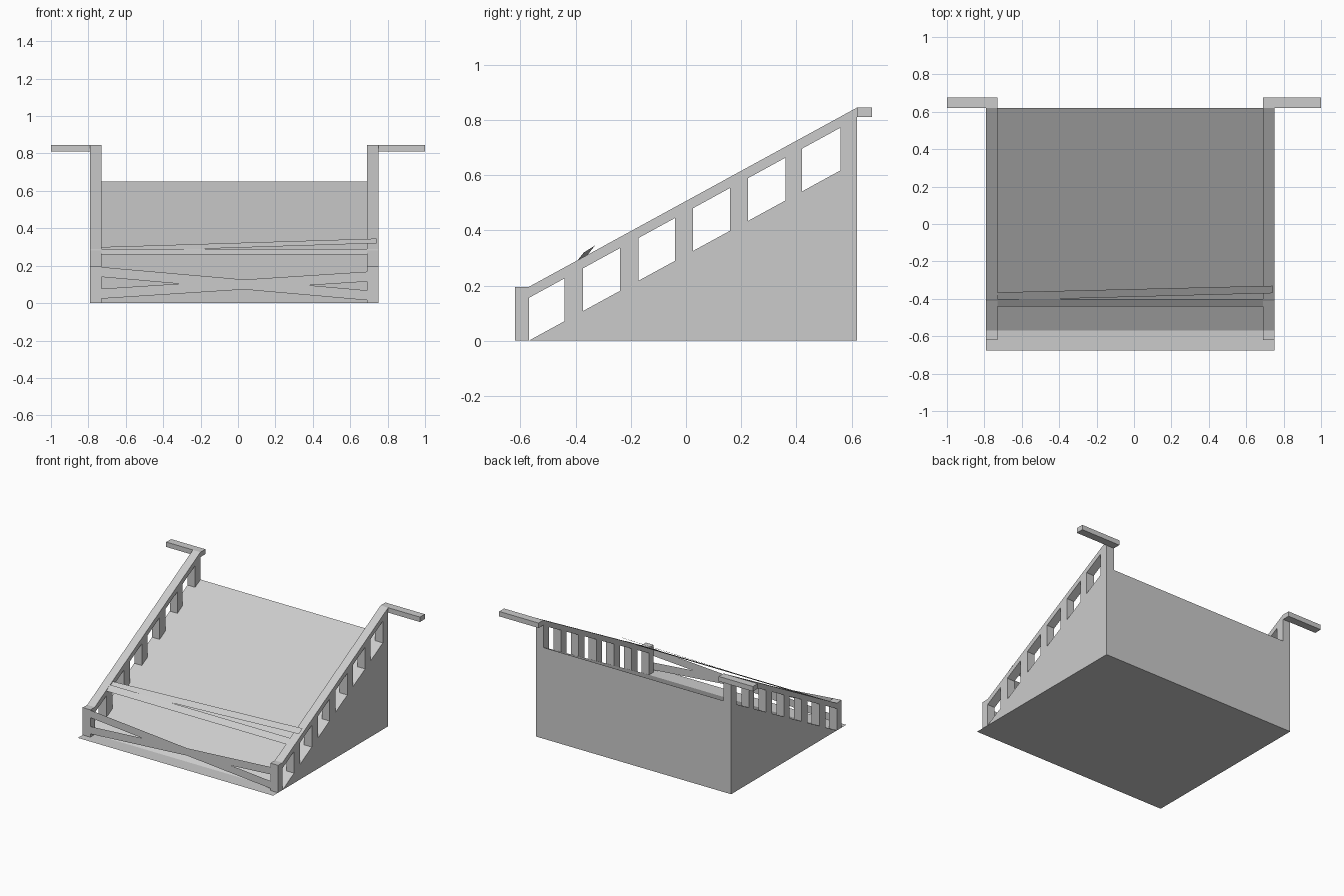
import bpy, bmesh

if "Cube" in bpy.data.objects:
    bpy.data.objects.remove(bpy.data.objects["Cube"])

XL, XR, T = -0.79, 0.75, 0.06       # outer sides and rail thickness
Y0, Y1 = -0.57, 0.62                # foot and head of the ramp
H = 0.65
SLOPE = H / (Y1 - Y0)


def ramp_z(y):
    return (y - Y0) * SLOPE


def finish(name, bm):
    mesh = bpy.data.meshes.new(name)
    bm.to_mesh(mesh)
    bm.free()
    obj = bpy.data.objects.new(name, mesh)
    bpy.context.collection.objects.link(obj)
    return obj


def prism(name, profile, x0, x1):
    """Extrude a (y, z) profile from x0 to x1."""
    bm = bmesh.new()
    face = bm.faces.new([bm.verts.new((x0, y, z)) for y, z in profile])
    ext = bmesh.ops.extrude_face_region(bm, geom=[face])
    verts = [v for v in ext["geom"] if isinstance(v, bmesh.types.BMVert)]
    bmesh.ops.translate(bm, verts=verts, vec=(x1 - x0, 0, 0))
    bmesh.ops.recalc_face_normals(bm, faces=bm.faces)
    return finish(name, bm)


def sheet(name, corners):
    bm = bmesh.new()
    bm.faces.new([bm.verts.new(c) for c in corners])
    return finish(name, bm)


# Solid ramp and the thin lip in front of it
prism("ramp", [(Y0, 0), (Y1, 0), (Y1, H)], XL, XR)
sheet("front_lip", [(XL, -0.675, 0), (XR, -0.675, 0), (XR, Y0, 0), (XL, Y0, 0)])

# Side railings: comb outline whose teeth stand on the ramp
windows = [(-0.57, -0.44), (-0.373, -0.24), (-0.173, -0.04),
           (0.025, 0.16), (0.225, 0.36), (0.42, 0.56)]
comb = [(-0.62, 0.195), (-0.62, 0)]
for a, b in windows:
    comb += [(a, ramp_z(a)), (a, ramp_z(a) + 0.155),
             (b, ramp_z(b) + 0.155), (b, ramp_z(b))]
comb += [(Y1, H), (Y1, H + 0.195), (Y0, 0.195)]
prism("left_railing", comb, XL, XL + T)
prism("right_railing", comb, XR - T, XR)

# Handles pointing outwards at the top of each railing
bar = [(Y1, 0.81), (0.675, 0.81), (0.675, 0.845), (Y1, 0.845)]
prism("left_handle", bar, -1, XL + T)
prism("right_handle", bar, XR - T, 1)

# Crossed planks nailed across the front posts
for name, zl, zr in (("falling_plank", 0.145, 0.01), ("rising_plank", 0.02, 0.119)):
    y = -0.621
    sheet(name, [(XL, y, zl), (XR, y, zr), (XR, y, zr + 0.053), (XL, y, zl + 0.053)])

# Two thin strips laid across the rail tops, one straight and one tilted
sheet("straight_strip", [(XL, -0.44, 0.26), (XR, -0.44, 0.26),
                         (XR, -0.40, 0.29), (XL, -0.40, 0.29)])
sheet("tilted_strip", [(XL, -0.41, 0.271), (0.74, -0.37, 0.32),
                       (0.74, -0.33, 0.345), (XL, -0.367, 0.298)])
